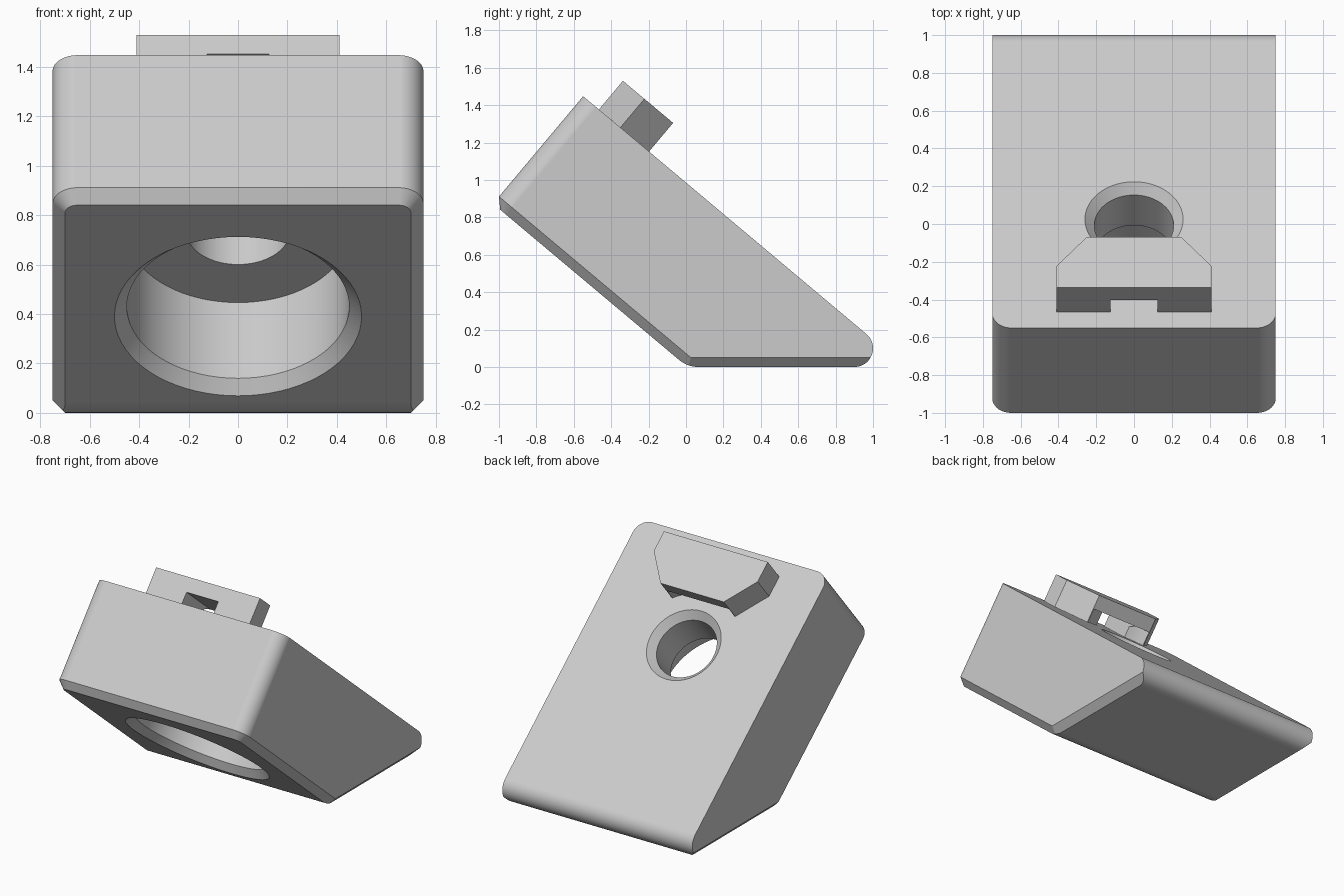
import bpy, bmesh
from math import cos, sin, radians, pi
from mathutils import Matrix, Vector

if "Cube" in bpy.data.objects:
    bpy.data.objects.remove(bpy.data.objects["Cube"])

TILT = radians(40)
THICK = 0.75          # thickness of the sloped block
HOLE_S = 0.75         # distance of the hole axis from the front end
# Sloped frame: x across, y down the slope, z out of the sloped face
FRAME = Matrix.Translation((0, -1.032, 0.873)) @ Matrix.Rotation(-TILT, 4, 'X')

grey = bpy.data.materials.new("light_grey")
grey.use_nodes = True
COLOUR = (0.6, 0.6, 0.6, 1)
grey.diffuse_color = COLOUR
grey.node_tree.nodes["Principled BSDF"].inputs["Base Color"].default_value = COLOUR


def make(name, bm):
    bmesh.ops.recalc_face_normals(bm, faces=bm.faces)
    mesh = bpy.data.meshes.new(name)
    bm.to_mesh(mesh)
    bm.free()
    mesh.materials.append(grey)
    ob = bpy.data.objects.new(name, mesh)
    bpy.context.collection.objects.link(ob)
    return ob


def prism(points, step):
    """Extrude a closed outline along step."""
    bm = bmesh.new()
    face = bm.faces.new([bm.verts.new(p) for p in points])
    new = bmesh.ops.extrude_face_region(bm, geom=[face])["geom"]
    bmesh.ops.translate(bm, vec=step, verts=[v for v in new if isinstance(v, bmesh.types.BMVert)])
    return bm


def lathe(profile, steps=72):
    """Spin (radius, height) points about the hole axis."""
    bm = bmesh.new()
    verts = [bm.verts.new((r, 0, t)) for r, t in profile]
    edges = [bm.edges.new(pair) for pair in zip(verts, verts[1:])]
    bmesh.ops.spin(bm, geom=verts + edges, cent=(0, 0, 0), axis=(0, 0, 1),
                   angle=2 * pi, steps=steps, use_duplicate=False)
    bmesh.ops.remove_doubles(bm, verts=bm.verts, dist=1e-5)
    bmesh.ops.translate(bm, vec=(0, HOLE_S, 0), verts=bm.verts)
    return bm


def arc(cy, cz, r, start, end, steps):
    angles = [radians(start + (end - start) * i / steps) for i in range(steps + 1)]
    return [(cy + r * cos(a), cz + r * sin(a)) for a in angles]


def slice_off(bm, point, normal, local=True):
    """Cut away everything beyond a plane and close the cut."""
    point, normal = Vector(point), Vector(normal)
    if local:
        point, normal = FRAME @ point, FRAME.to_3x3() @ normal
    bmesh.ops.bisect_plane(bm, geom=bm.verts[:] + bm.edges[:] + bm.faces[:], dist=1e-5,
                           plane_co=point, plane_no=normal, clear_outer=True)
    rim = [e for e in bm.edges if e.is_boundary]
    if rim:
        bmesh.ops.holes_fill(bm, edges=rim, sides=0)


def cut(ob, cutter):
    cutter.hide_render = True
    mod = ob.modifiers.new("cut", 'BOOLEAN')
    mod.operation, mod.object, mod.solver = 'DIFFERENCE', cutter, 'EXACT'
    bpy.context.view_layer.objects.active = ob
    bpy.ops.object.modifier_apply(modifier=mod.name)
    bpy.data.objects.remove(cutter)


def finish(ob):
    bpy.ops.object.select_all(action='DESELECT')
    ob.select_set(True)
    bpy.context.view_layer.objects.active = ob
    bpy.ops.object.shade_smooth_by_angle(angle=radians(25))
    ob.modifiers.new("flat_face_normals", 'WEIGHTED_NORMAL').keep_sharp = True


# Block: side outline with rounded nose and heel, extruded across
low, high = FRAME @ Vector((0, 0, 0)), FRAME @ Vector((0, 0, THICK))
outline = [(low.y, low.z), *arc(0.068, 0.165, 0.165, 230, 270, 8),
           *arc(0.9, 0.1, 0.1, 270, 410, 20), (high.y, high.z)]
bm = prism([(-0.75, y, z) for y, z in outline], (1.5, 0, 0))

# Rounded front corners, with a chamfer around the underside
N = 10
for side in (-1, 1):
    centre = Vector((side * 0.65, 0.1, 0))
    for i in range(1, N):
        a = pi / 2 * i / N
        d = Vector((side * cos(a), -sin(a), 0))
        slice_off(bm, centre + d * 0.1, d)
    for i in range(N + 1):
        a = pi / 2 * i / N
        d = Vector((side * cos(a), -sin(a), 0))
        slice_off(bm, centre + d * 0.05, d - Vector((0, 0, 1)))
    slice_off(bm, (side * 0.7, 0, 0), (side, 0, -1), local=False)
block = make("sloped_block", bm)

# Stepped, chamfered bore through the block
bm = lathe([(0, -0.05), (0.55, -0.05), (0.45, 0.05), (0.45, 0.45),
            (0.21, 0.45), (0.21, 0.70), (0.29, 0.78), (0, 0.78)])
bm.transform(FRAME)
cut(block, make("bore_cutter", bm))
finish(block)

# Tab on the sloped face, tapered towards the hole
half = [(0.41, 0.11), (0.41, 0.26), (0.25, 0.46)]
ring = half + [(-x, s) for x, s in reversed(half)]
bm = prism([(x, s, THICK) for x, s in ring], (0, 0, 0.2))
bm.transform(FRAME)
tab = make("raised_tab", bm)

# Slot under the tab and round clearance about the hole
bm = prism([(x, s, THICK - 0.05) for x, s in
            ((-0.125, 0), (0.125, 0), (0.125, 0.55), (-0.125, 0.55))], (0, 0, 0.15))
bm.transform(FRAME)
cut(tab, make("slot_cutter", bm))
bm = lathe([(0, 0.7), (0.38, 0.7), (0.38, 0.85), (0, 0.85)])
bm.transform(FRAME)
cut(tab, make("clearance_cutter", bm))
finish(tab)
